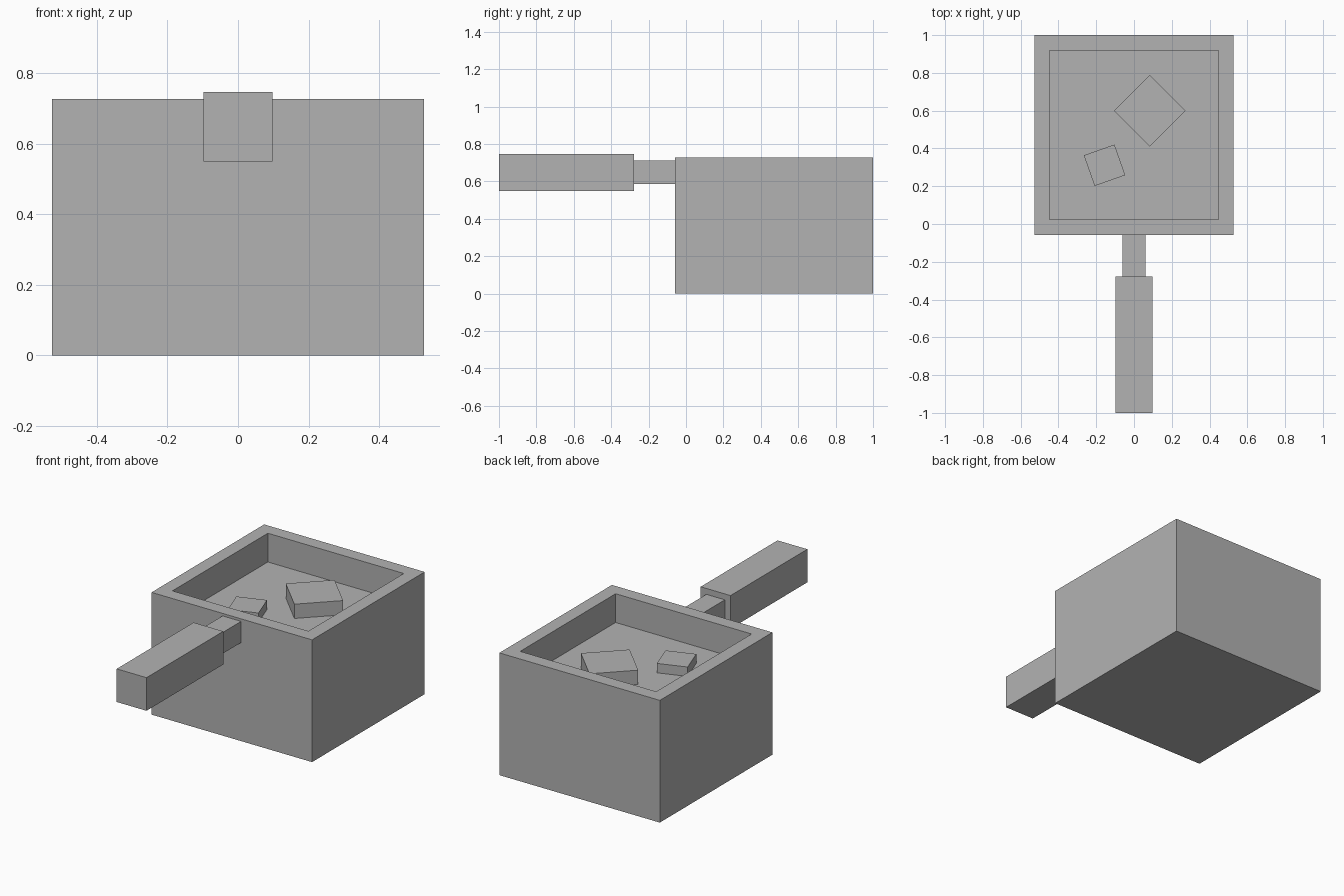
import bpy
import bmesh
from math import radians
from mathutils import Matrix, Vector

default = bpy.data.objects.get("Cube")
if default:
    bpy.data.objects.remove(default, do_unlink=True)

# One plain grey for every part
GREY = (0.448, 0.448, 0.448, 1.0)
grey = bpy.data.materials.new("plain grey")
grey.use_nodes = True
grey.diffuse_color = GREY
grey.node_tree.nodes["Principled BSDF"].inputs["Base Color"].default_value = GREY


def make_box(name, low, high, angle=0.0, recess=None):
    """Box between two corners, turned about its own vertical axis.
    recess = (rim width, depth) sinks a hollow into the top."""
    low, high = Vector(low), Vector(high)
    size = high - low
    bm = bmesh.new()
    bmesh.ops.create_cube(bm, size=1.0, matrix=Matrix.Diagonal((*size, 1.0)))
    if recess:
        rim, depth = recess
        top = max(bm.faces, key=lambda f: f.calc_center_median().z)
        bmesh.ops.inset_region(bm, faces=[top], thickness=rim)
        floor = bmesh.ops.extrude_discrete_faces(bm, faces=[top])["faces"][0]
        bmesh.ops.translate(bm, verts=floor.verts, vec=(0, 0, -depth))
    bmesh.ops.recalc_face_normals(bm, faces=bm.faces)
    mesh = bpy.data.meshes.new(name)
    bm.to_mesh(mesh)
    bm.free()
    mesh.materials.append(grey)
    obj = bpy.data.objects.new(name, mesh)
    obj.location = (low + high) / 2
    obj.rotation_euler.z = radians(angle)
    bpy.context.collection.objects.link(obj)
    return obj


def make_chunk(name, x, y, side, top, angle):
    """Square chunk resting on the floor of the hollow."""
    h = side / 2
    return make_box(name, (x - h, y - h, FLOOR - 0.02), (x + h, y + h, top), angle)


# Square pot with a shallow hollow in its top
POT_TOP = 0.727
FLOOR = 0.556
make_box("pot", (-0.528, -0.058, 0), (0.528, 1.0, POT_TOP),
         recess=(0.114, POT_TOP - FLOOR))

# Handle: thin neck and thicker grip
make_box("handle_neck", (-0.061, -0.29, 0.586), (0.061, -0.05, 0.712))
make_box("handle_grip", (-0.098, -1.0, 0.55), (0.098, -0.278, 0.747))

# Chunks lying in the pot
make_chunk("large_chunk", 0.083, 0.60, 0.267, 0.641, 45)
make_chunk("small_chunk", -0.156, 0.311, 0.172, 0.612, 19.5)
